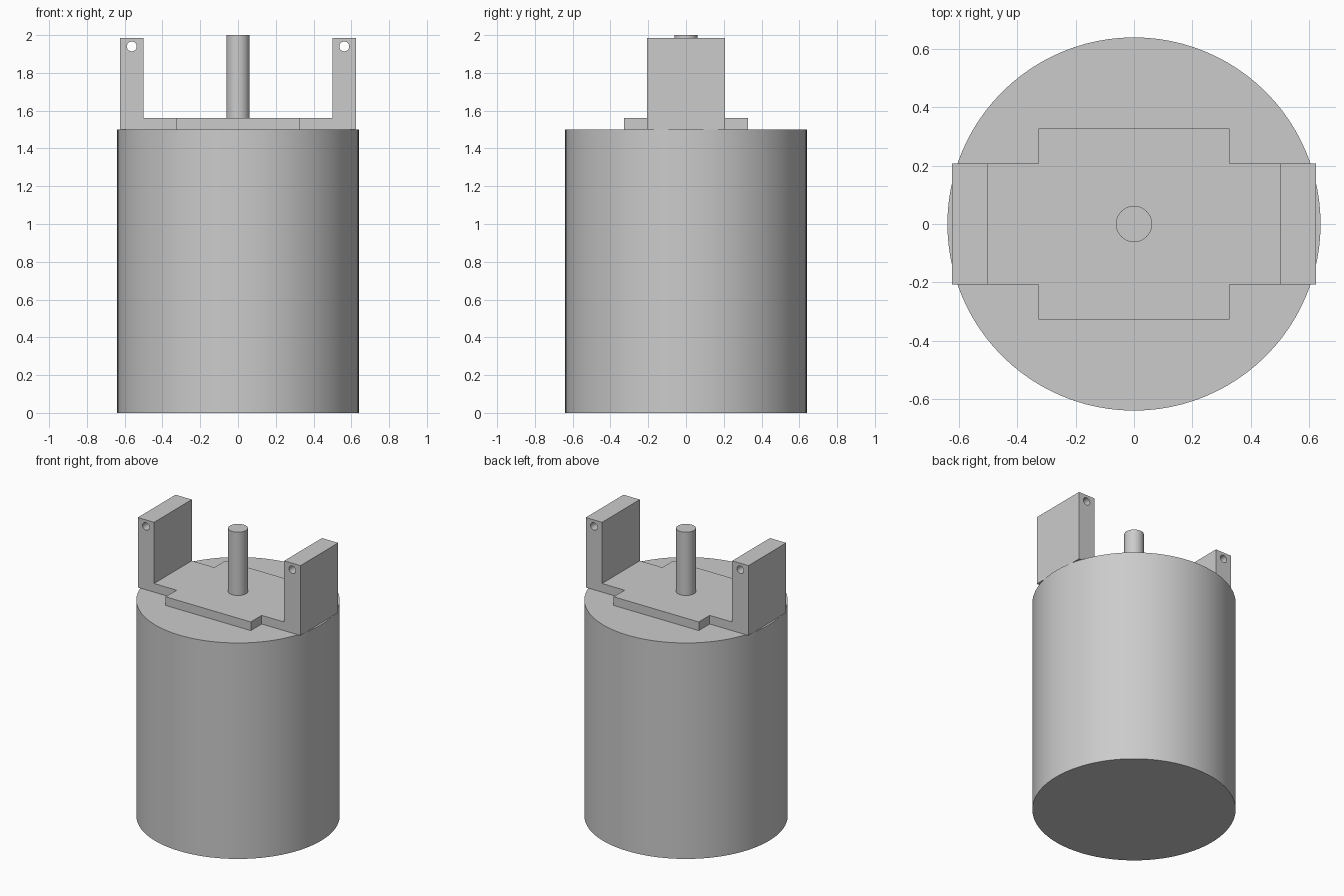
import bpy
import bmesh
from math import radians
from mathutils import Matrix

if "Cube" in bpy.data.objects:
    bpy.data.objects.remove(bpy.data.objects["Cube"])

# Single grey metal colour
grey = bpy.data.materials.new("grey metal")
grey.use_nodes = True
GREY = (0.6, 0.6, 0.6, 1)
grey.diffuse_color = GREY
grey.node_tree.nodes["Principled BSDF"].inputs["Base Color"].default_value = GREY

BODY_TOP, PLATE_TOP, ARM_TOP, SHAFT_TOP = 1.5, 1.56, 1.985, 2.0
ARM_IN, ARM_OUT = 0.5, 0.625
ARM_Y = 0.207
FLANGE = 0.327


def finish(bm, name):
    bmesh.ops.recalc_face_normals(bm, faces=bm.faces)
    mesh = bpy.data.meshes.new(name)
    bm.to_mesh(mesh)
    bm.free()
    obj = bpy.data.objects.new(name, mesh)
    bpy.context.collection.objects.link(obj)
    mesh.materials.append(grey)
    return obj


def cylinder(name, radius, bottom, top, segments):
    bm = bmesh.new()
    bmesh.ops.create_cone(bm, cap_ends=True, segments=segments, radius1=radius,
                          radius2=radius, depth=top - bottom,
                          matrix=Matrix.Translation((0, 0, (bottom + top) / 2)))
    obj = finish(bm, name)
    bpy.ops.object.select_all(action="DESELECT")
    obj.select_set(True)
    bpy.context.view_layer.objects.active = obj
    bpy.ops.object.shade_smooth_by_angle(angle=radians(30))
    return obj


def extrude(name, points, offset):
    """Close a flat outline and pull it into a solid."""
    bm = bmesh.new()
    face = bm.faces.new([bm.verts.new(p) for p in points])
    result = bmesh.ops.extrude_face_region(bm, geom=[face])
    moved = [v for v in result["geom"] if isinstance(v, bmesh.types.BMVert)]
    bmesh.ops.translate(bm, verts=moved, vec=offset)
    return finish(bm, name)


# Motor body and output shaft
cylinder("motor_body", 0.64, 0, BODY_TOP, 96)
cylinder("output_shaft", 0.062, PLATE_TOP, SHAFT_TOP, 48)

# U-shaped bracket: base strip with two upright arms
half = [(ARM_IN, PLATE_TOP), (ARM_IN, ARM_TOP), (ARM_OUT, ARM_TOP), (ARM_OUT, BODY_TOP)]
outline = half + [(-x, z) for x, z in reversed(half)]
bracket = extrude("mounting_bracket", [(x, -ARM_Y, z) for x, z in outline],
                  (0, 2 * ARM_Y, 0))

# Screw holes running front to back through the arm tips
bm = bmesh.new()
for side in (-1, 1):
    place = Matrix.Translation((side * 0.5625, 0, 1.94)) @ Matrix.Rotation(radians(90), 4, "X")
    bmesh.ops.create_cone(bm, cap_ends=True, segments=32, radius1=0.026,
                          radius2=0.026, depth=1, matrix=place)
cutter = finish(bm, "screw_hole_cutter")
cutter.hide_render = True
cut = bracket.modifiers.new("screw holes", "BOOLEAN")
cut.operation = "DIFFERENCE"
cut.solver = "EXACT"
cut.object = cutter
bpy.context.view_layer.objects.active = bracket
bpy.ops.object.modifier_apply(modifier=cut.name)
bpy.data.objects.remove(cutter)

# Side flanges that widen the base strip
for name, side in (("front_flange", -1), ("back_flange", 1)):
    corners = [(-FLANGE, ARM_Y), (FLANGE, ARM_Y), (FLANGE, FLANGE), (-FLANGE, FLANGE)]
    extrude(name, [(x, side * y, BODY_TOP) for x, y in corners],
            (0, 0, PLATE_TOP - BODY_TOP))
